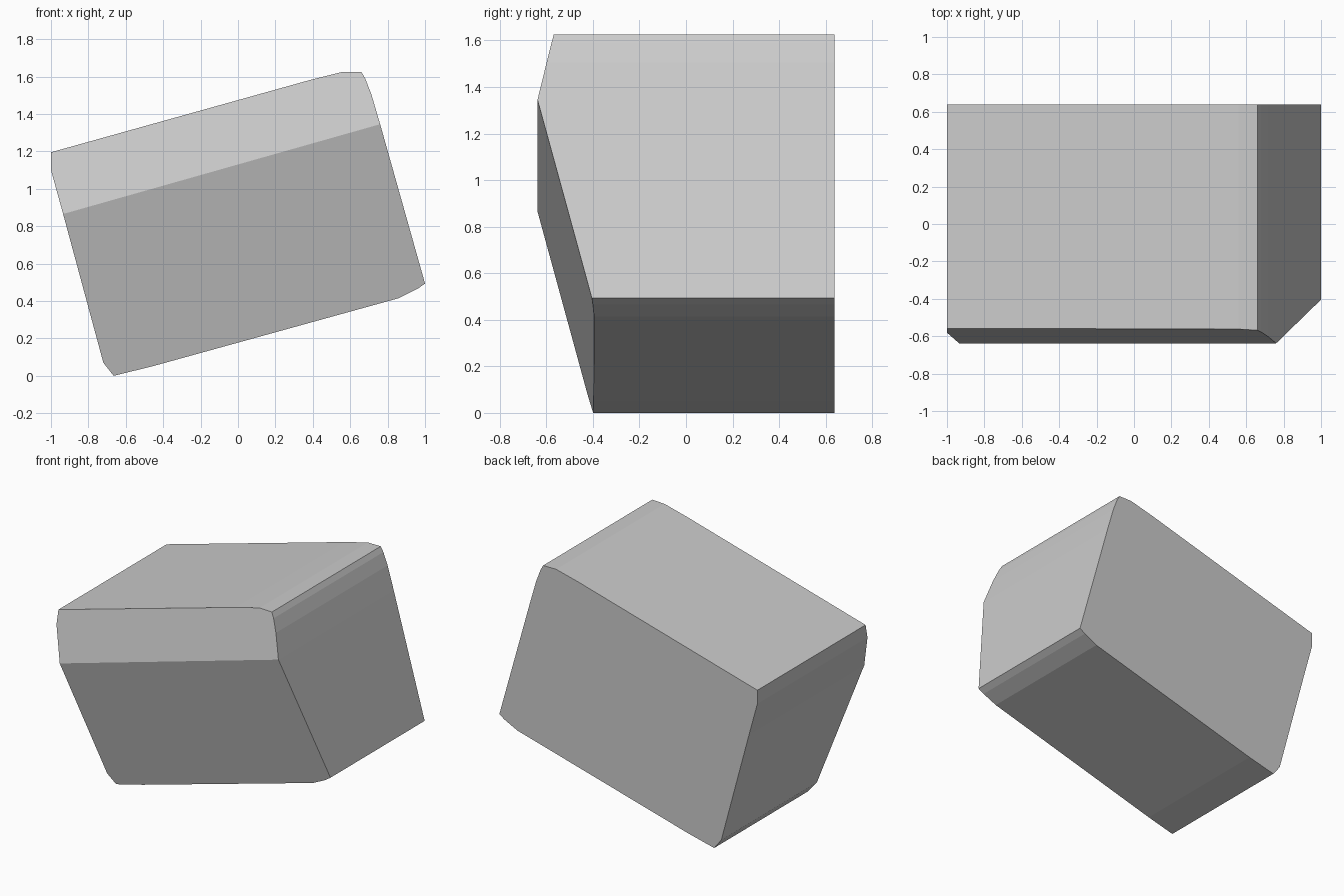
import bpy, bmesh

if "Cube" in bpy.data.objects:
    bpy.data.objects.remove(bpy.data.objects["Cube"])

# Tilted block outline (x, z), clockwise from upper left; includes the two front ridge ends
profile = [(-1, 1.195), (0.38, 1.58), (0.56, 1.625), (0.66, 1.625), (0.68, 1.59),
           (0.713, 1.505), (0.76, 1.345), (1, 0.493), (0.96, 0.465), (0.86, 0.415),
           (-0.46, 0.05), (-0.665, 0), (-0.72, 0.07), (-0.935, 0.865), (-1, 1.10)]
RIDGE_A, RIDGE_B = 6, 13
DEPTH = 0.638


def front_y(x, z):
    # Front face recedes on either side of the tilted ridge
    d = -0.272 * x + 0.962 * z - 1.087
    return -DEPTH + (0.235 * d if d > 0 else -0.264 * d)


bm = bmesh.new()
front = [bm.verts.new((x, front_y(x, z), z)) for x, z in profile]
back = [bm.verts.new((x, DEPTH, z)) for x, z in profile]

# Side walls and back
n = len(profile)
for i in range(n):
    j = (i + 1) % n
    bm.faces.new((front[i], front[j], back[j], back[i]))
bm.faces.new(back)

# Upper and lower front facets
bm.faces.new(front[RIDGE_B:] + front[:RIDGE_A + 1])
bm.faces.new(front[RIDGE_A:RIDGE_B + 1])
bmesh.ops.recalc_face_normals(bm, faces=bm.faces[:])

mesh = bpy.data.meshes.new("tilted_block")
bm.to_mesh(mesh)
bm.free()
block = bpy.data.objects.new("tilted_block", mesh)
bpy.context.collection.objects.link(block)
